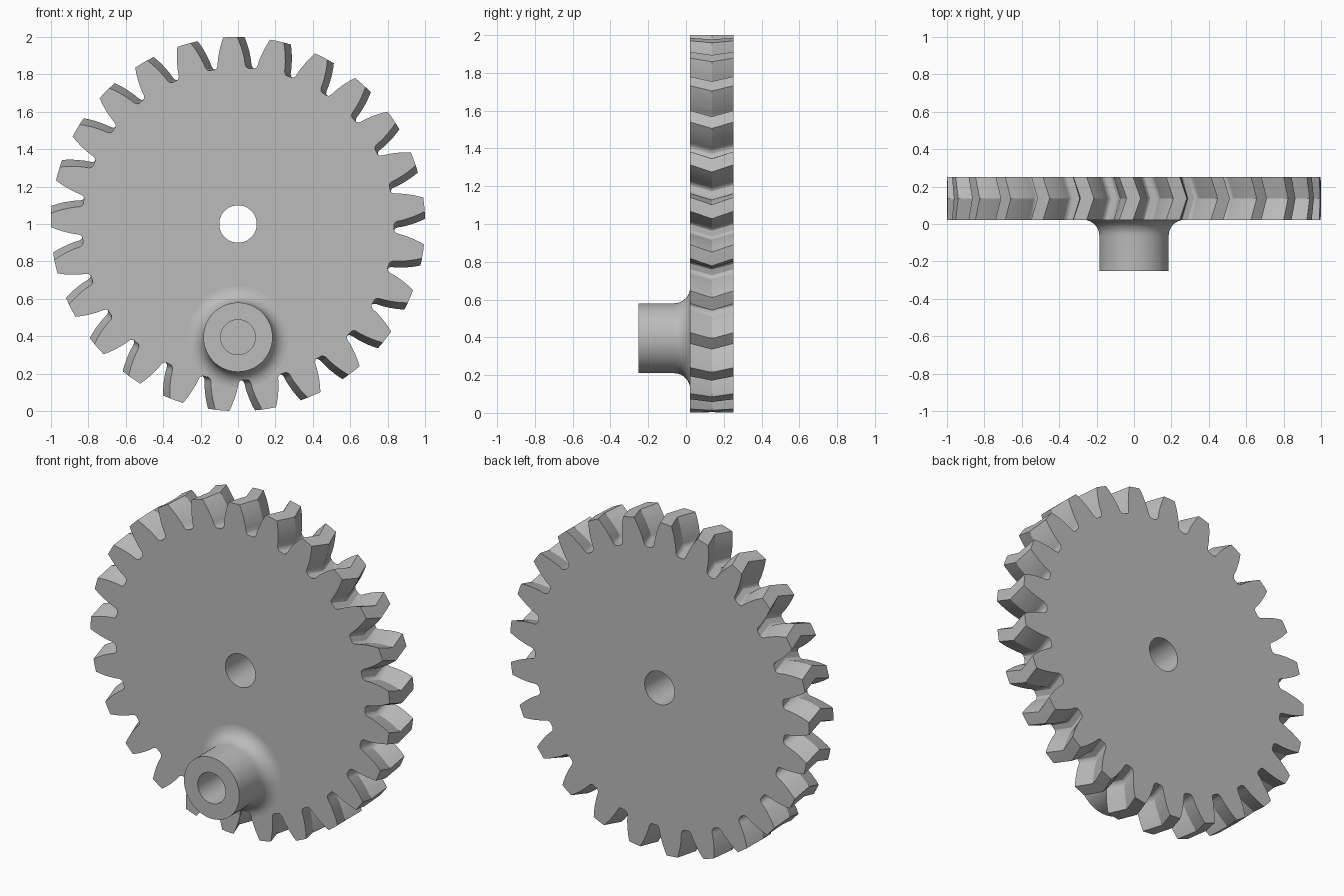
import bpy, bmesh
from math import sin, cos, pi, radians

TEETH = 25
PITCH = 2 * pi / TEETH
PHASE = radians(92.4)
CENTRE_Z = 1.0
FRONT, BACK = 0.022, 0.252
BORE = 0.1
TWIST = 0.04            # herringbone shift at mid thickness
HUB_Z, HUB_R, HUB_FRONT = 0.395, 0.185, -0.252
FLARE = 0.085

old = bpy.data.objects.get("Cube")
if old:
    bpy.data.objects.remove(old, do_unlink=True)

grey = bpy.data.materials.new("light grey")
grey.use_nodes = True
COLOUR = (0.5, 0.5, 0.5, 1)
grey.diffuse_color = COLOUR
grey.node_tree.nodes["Principled BSDF"].inputs["Base Color"].default_value = COLOUR

# Half tooth: radius and half angle, from tip corner down to the root
FLANK = [(1.0, 0.037), (0.975, 0.048), (0.95, 0.058), (0.925, 0.067),
         (0.9, 0.075), (0.88, 0.081), (0.865, 0.084), (0.85, 0.088),
         (0.84, 0.095), (0.834, 0.107)]


def gear_outline():
    """Polar points (radius, angle) round the whole gear."""
    pts = []
    for i in range(TEETH):
        mid = PHASE + i * PITCH
        pts += [(r, mid - a) for r, a in reversed(FLANK)]
        pts.append((1.0, mid))
        pts += [(r, mid + a) for r, a in FLANK]
    return pts


def ring(bm, polar, y, cz, twist=0.0):
    return [bm.verts.new((r * cos(a - twist), y, cz + r * sin(a - twist)))
            for r, a in polar]


def bridge(bm, a, b):
    n = len(a)
    for i in range(n):
        j = (i + 1) % n
        bm.faces.new((a[i], a[j], b[j], b[i]))


def finish(bm, name):
    bmesh.ops.recalc_face_normals(bm, faces=bm.faces)
    mesh = bpy.data.meshes.new(name)
    bm.to_mesh(mesh)
    bm.free()
    obj = bpy.data.objects.new(name, mesh)
    bpy.context.collection.objects.link(obj)
    mesh.materials.append(grey)
    return obj


def smooth(obj):
    bpy.ops.object.select_all(action='DESELECT')
    obj.select_set(True)
    bpy.context.view_layer.objects.active = obj
    bpy.ops.object.shade_smooth_by_angle(angle=radians(30))


# Gear wheel: V-shaped teeth round a disc with a centre bore
outline = gear_outline()
hole = [(BORE, a) for r, a in outline]
bm = bmesh.new()
loops = [ring(bm, hole, FRONT, CENTRE_Z),
         ring(bm, outline, FRONT, CENTRE_Z),
         ring(bm, outline, (FRONT + BACK) / 2, CENTRE_Z, TWIST),
         ring(bm, outline, BACK, CENTRE_Z),
         ring(bm, hole, BACK, CENTRE_Z)]
for k in range(len(loops)):
    bridge(bm, loops[k], loops[(k + 1) % len(loops)])
smooth(finish(bm, "gear_wheel"))

# Crank hub: revolved post with a blind socket and a flared foot
STEPS = 8
profile = [(0.093, FRONT - 0.002), (0.093, HUB_FRONT), (HUB_R, HUB_FRONT)]
for k in range(STEPS + 1):
    t = k / STEPS * pi / 2
    profile.append((HUB_R + FLARE * (1 - cos(t)), FRONT - FLARE * (1 - sin(t))))
profile.append((HUB_R + FLARE, FRONT + 0.01))
SIDES = 64
bm = bmesh.new()
loops = [ring(bm, [(r, 2 * pi * i / SIDES) for i in range(SIDES)], y, HUB_Z)
         for r, y in profile]
for a, b in zip(loops, loops[1:]):
    bridge(bm, a, b)
bm.faces.new(loops[0])
bm.faces.new(loops[-1])
hub = finish(bm, "crank_hub")

# Trim the flared foot to the tooth outline
bm = bmesh.new()
front, back = (ring(bm, outline, y, CENTRE_Z) for y in (-0.4, 0.2))
bridge(bm, front, back)
bm.faces.new(front)
bm.faces.new(back)
trim = finish(bm, "foot_trimmer")
trim.hide_render = True
trim.hide_viewport = True
mod = hub.modifiers.new("trim", 'BOOLEAN')
mod.operation = 'INTERSECT'
mod.solver = 'EXACT'
mod.object = trim
bpy.context.view_layer.objects.active = hub
bpy.ops.object.modifier_apply(modifier=mod.name)
bpy.data.objects.remove(trim, do_unlink=True)
smooth(hub)
